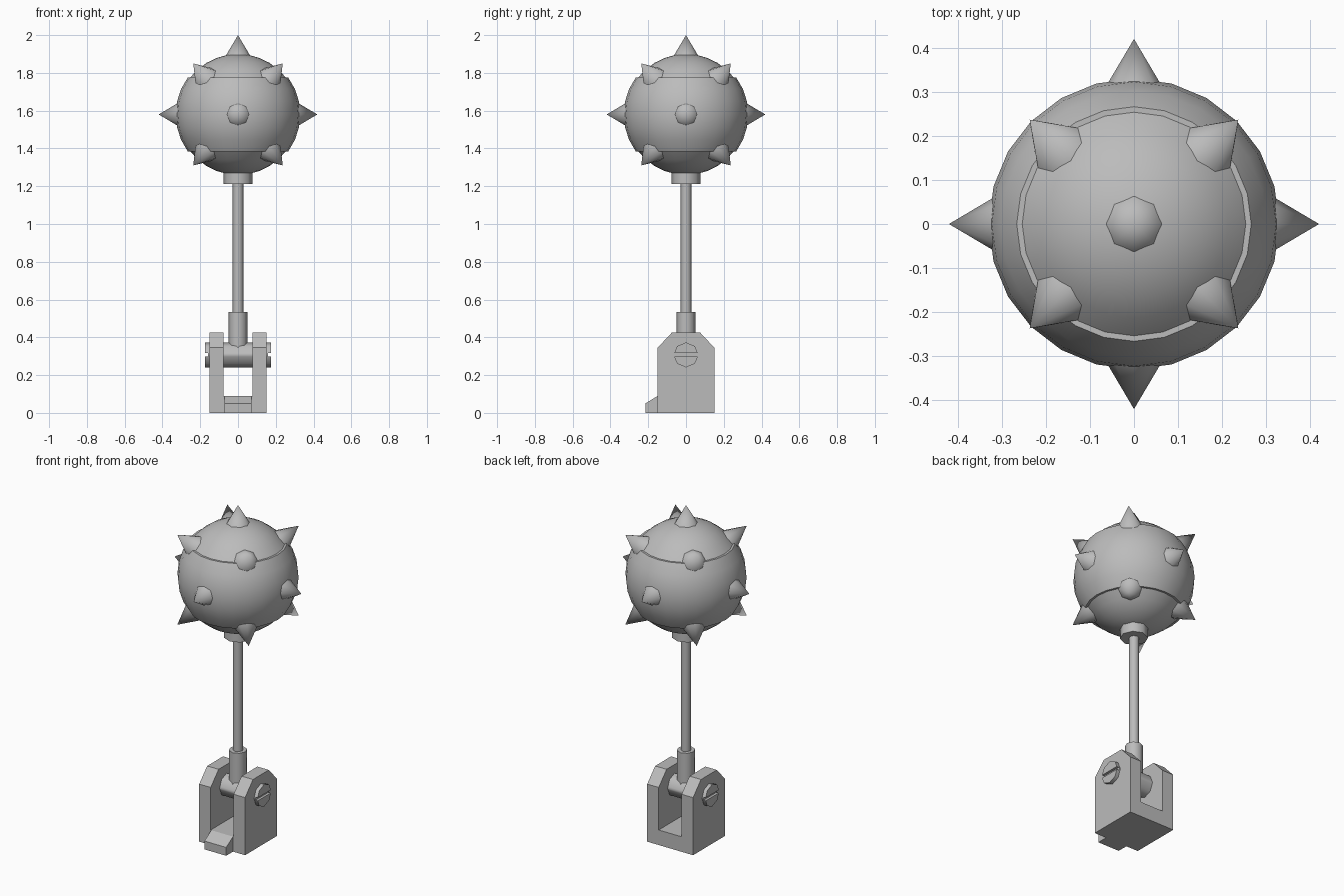
import bpy, bmesh, math
from mathutils import Vector

if "Cube" in bpy.data.objects:
    bpy.data.objects.remove(bpy.data.objects["Cube"])

metal = bpy.data.materials.new("grey_metal")
metal.diffuse_color = (0.5, 0.5, 0.5, 1)
metal.use_nodes = True
metal.node_tree.nodes["Principled BSDF"].inputs["Base Color"].default_value = metal.diffuse_color
BALL_Z = 1.58


def finish(name, bm, smooth=None):
    bmesh.ops.recalc_face_normals(bm, faces=bm.faces)
    me = bpy.data.meshes.new(name)
    bm.to_mesh(me)
    bm.free()
    ob = bpy.data.objects.new(name, me)
    bpy.context.collection.objects.link(ob)
    me.materials.append(metal)
    if smooth:
        bpy.ops.object.select_all(action='DESELECT')
        ob.select_set(True)
        bpy.context.view_layer.objects.active = ob
        bpy.ops.object.shade_smooth_by_angle(angle=math.radians(smooth))
    return ob


def lathe(name, profile, sides, smooth, axis=(0, 0, 1), origin=(0, 0, 0)):
    """Revolve (radius, height) points about an axis."""
    bm = bmesh.new()
    rings = []
    for r, h in profile:
        if r < 1e-5:
            rings.append([bm.verts.new((0, 0, h))] * sides)
        else:
            rings.append([bm.verts.new((r * math.cos(a), r * math.sin(a), h))
                          for a in (2 * math.pi * i / sides for i in range(sides))])
    for a, b in zip(rings, rings[1:]):
        for i in range(sides):
            j = (i + 1) % sides
            bm.faces.new(list(dict.fromkeys((a[i], a[j], b[j], b[i]))))
    for ring in (rings[0], rings[-1]):
        if ring[0] is not ring[1]:
            bm.faces.new(ring)
    rot = Vector(axis).to_track_quat('Z', 'Y').to_matrix()
    for v in bm.verts:
        v.co = rot @ v.co + Vector(origin)
    return finish(name, bm, smooth)


def extrude_x(name, outline, x0, x1):
    """Extrude a (y, z) outline along x."""
    bm = bmesh.new()
    face = bm.faces.new([bm.verts.new((x0, y, z)) for y, z in outline])
    ext = bmesh.ops.extrude_face_region(bm, geom=[face])
    for v in ext['geom']:
        if isinstance(v, bmesh.types.BMVert):
            v.co.x = x1
    return finish(name, bm)


# bracket: two chamfered cheeks, floor and front lug
cheek = [(-.15, 0), (.15, 0), (.15, .345), (.075, .425), (-.075, .425), (-.15, .345)]
for side, name in ((-1, "bracket_cheek_left"), (1, "bracket_cheek_right")):
    extrude_x(name, cheek, side * .076, side * .152)
extrude_x("bracket_floor", [(-.15, 0), (.15, 0), (.15, .09), (-.15, .09)], -.076, .076)
extrude_x("bracket_lug", [(-.215, 0), (-.15, 0), (-.15, .09), (-.215, .05)], -.072, .072)

# hinge pin with a screwdriver slot in each end
pin = lathe("hinge_pin", [(.066, -.174), (.066, .174)], 8, 50, (1, 0, 0), (0, 0, .307))
for side in (-1, 1):
    cutter = extrude_x("slot_cutter", [(-.1, .298), (.1, .298), (.1, .316), (-.1, .316)],
                       side * .159, side * .2)
    cutter.hide_render = True
    cutter.hide_set(True)
    mod = pin.modifiers.new("slot", 'BOOLEAN')
    mod.operation, mod.object, mod.solver = 'DIFFERENCE', cutter, 'EXACT'

# shaft
lathe("shaft_sleeve", [(.05, .3), (.05, .535)], 8, 50)
lathe("shaft_rod", [(.028, .5), (.028, 1.23)], 8, 50)
lathe("shaft_collar", [(.077, 1.212), (.077, 1.3)], 8, 50)


# ball: two caps and a slightly raised middle band
def arc(radius, a0, a1, n):
    return [(radius * math.cos(a), radius * math.sin(a))
            for a in (a0 + (a1 - a0) * i / n for i in range(n + 1))]


a_cap, a_band = math.asin(.195 / .32), math.asin(.195 / .33)
half = math.pi / 2
profile = (arc(.32, -half, -a_cap, 5) + arc(.33, -a_band, a_band, 6) + arc(.32, a_cap, half, 5))
lathe("ball", profile, 24, 30, origin=(0, 0, BALL_Z))

# spikes: six on the axes, eight between them
directions = [(1, 0, 0), (-1, 0, 0), (0, 1, 0), (0, -1, 0), (0, 0, 1), (0, 0, -1)]
directions += [(x * .237, y * .237, z * .27) for x in (-1, 1) for y in (-1, 1) for z in (-1, 1)]
for d in directions:
    if d == (0, 0, -1):
        continue  # the shaft takes this place
    lathe("spike", [(.074, .295), (0, .42 if 1 in d or -1 in d else .43)], 8, 60, d, (0, 0, BALL_Z))
